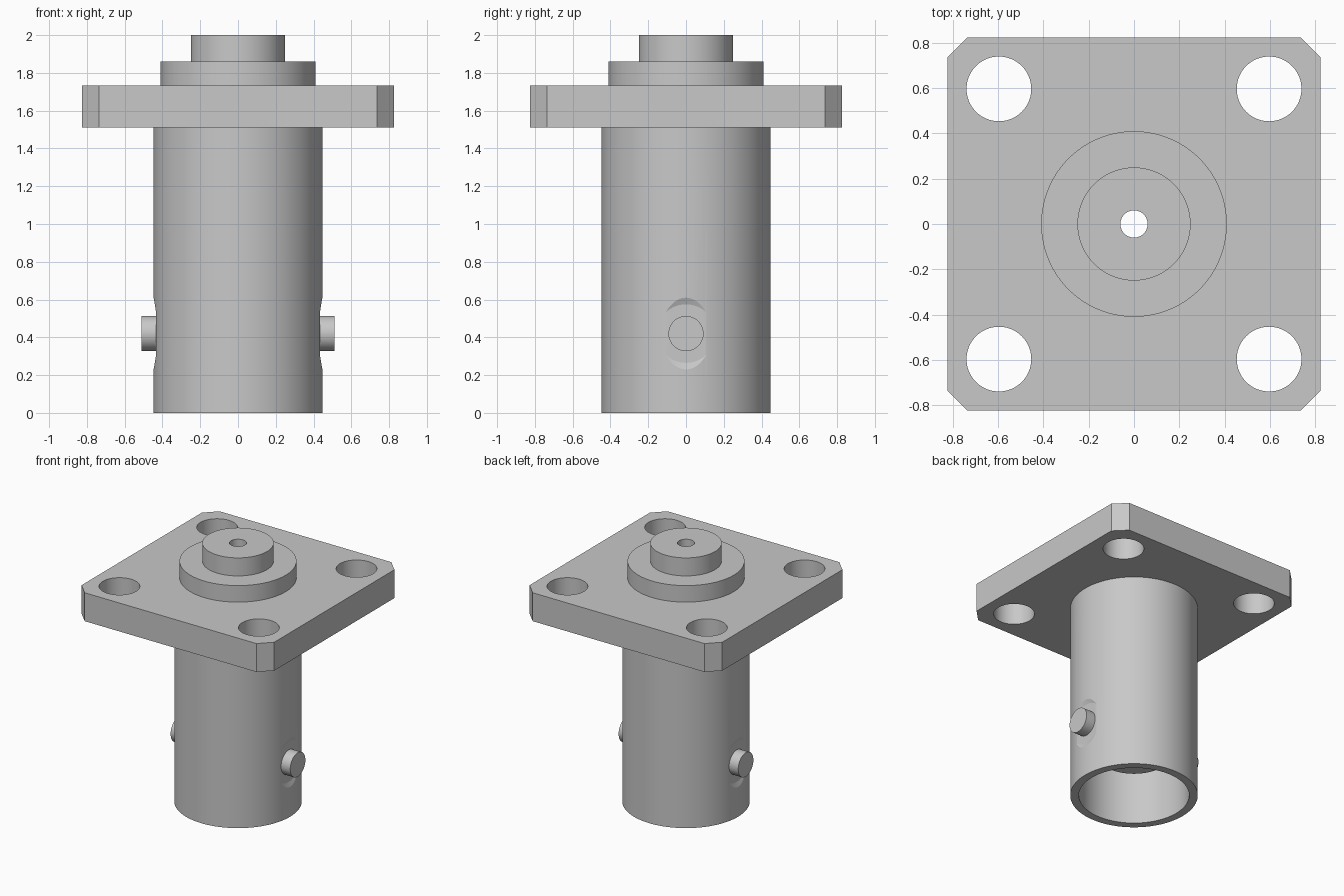
import bpy, bmesh, math
from mathutils import Matrix, Vector

cube = bpy.data.objects.get("Cube")
if cube:
    bpy.data.objects.remove(cube, do_unlink=True)

metal = bpy.data.materials.new("grey metal")
metal.use_nodes = True
GREY = (0.58, 0.58, 0.58, 1)
metal.diffuse_color = GREY
metal.node_tree.nodes["Principled BSDF"].inputs["Base Color"].default_value = GREY


def finish(name, bm):
    bmesh.ops.recalc_face_normals(bm, faces=bm.faces)
    mesh = bpy.data.meshes.new(name)
    bm.to_mesh(mesh)
    bm.free()
    mesh.materials.append(metal)
    obj = bpy.data.objects.new(name, mesh)
    bpy.context.collection.objects.link(obj)
    return obj


def lathe(name, profile, steps=128):
    """Spin a closed (radius, height) profile around z."""
    bm = bmesh.new()
    verts = [bm.verts.new((r, 0, z)) for r, z in profile]
    edges = [bm.edges.new((a, b)) for a, b in zip(verts, verts[1:] + verts[:1])]
    bmesh.ops.spin(bm, geom=verts + edges, cent=(0, 0, 0), axis=(0, 0, 1),
                   angle=math.tau, steps=steps)
    bmesh.ops.remove_doubles(bm, verts=bm.verts, dist=0.0001)
    return finish(name, bm)


def rod(name, start, end, r1, r2=None):
    """Cylinder or cone between two points."""
    a, b = Vector(start), Vector(end)
    turn = (b - a).to_track_quat("Z", "Y").to_matrix().to_4x4()
    bm = bmesh.new()
    bmesh.ops.create_cone(bm, cap_ends=True, segments=64, radius1=r1,
                          radius2=r1 if r2 is None else r2, depth=(b - a).length,
                          matrix=Matrix.Translation((a + b) / 2) @ turn)
    return finish(name, bm)


def cut(obj, cutters):
    for cutter in cutters:
        mod = obj.modifiers.new("cut", "BOOLEAN")
        mod.operation, mod.solver, mod.object = "DIFFERENCE", "EXACT", cutter
        bpy.context.view_layer.objects.active = obj
        bpy.ops.object.modifier_apply(modifier=mod.name)
        bpy.data.objects.remove(cutter, do_unlink=True)


# Hollow barrel with the round shoulder above the flange
barrel = lathe("barrel", [(0.24, 1.86), (0.41, 1.86), (0.41, 1.6), (0.447, 1.6),
                          (0.447, 0), (0.387, 0), (0.387, 1.3), (0.24, 1.3)])

# Shallow sloped recesses around the side pins
PIN_Z = 0.42
cut(barrel, [rod("recess_cutter", (s * 0.434, 0, PIN_Z), (s * 0.474, 0, PIN_Z), 0.155, 0.263)
             for s in (-1, 1)])

# Inner core with a narrow through hole
core = lathe("inner_core", [(0.06, 2), (0.25, 2), (0.25, 0.32), (0.06, 0.32)])

# Square flange with chamfered corners and four bolt holes
HALF, INNER = 0.825, 0.735
bm = bmesh.new()
corners = []
for i in range(4):
    rot = Matrix.Rotation(i * math.pi / 2, 3, "Z")
    for p in ((HALF, INNER, 1.512), (INNER, HALF, 1.512)):
        corners.append(bm.verts.new(rot @ Vector(p)))
face = bm.faces.new(corners)
top = bmesh.ops.extrude_face_region(bm, geom=[face])["geom"]
bmesh.ops.translate(bm, vec=(0, 0, 0.22),
                    verts=[v for v in top if isinstance(v, bmesh.types.BMVert)])
flange = finish("flange", bm)
holes = [rod("hole_cutter", (x, y, 1.4), (x, y, 1.85), 0.143)
         for x in (-0.597, 0.597) for y in (-0.597, 0.597)]
holes.append(rod("centre_cutter", (0, 0, 1.4), (0, 0, 1.85), 0.4))
cut(flange, holes)

# Locking pins on both sides
pins = [rod(name, (s * 0.4, 0, PIN_Z), (s * 0.512, 0, PIN_Z), 0.093)
        for s, name in ((1, "left_pin"), (-1, "right_pin"))]

# Smooth the round walls, keep edges sharp
bpy.ops.object.select_all(action="DESELECT")
for obj in [barrel, core, flange] + pins:
    obj.select_set(True)
bpy.context.view_layer.objects.active = barrel
bpy.ops.object.shade_smooth_by_angle(angle=math.radians(14))
